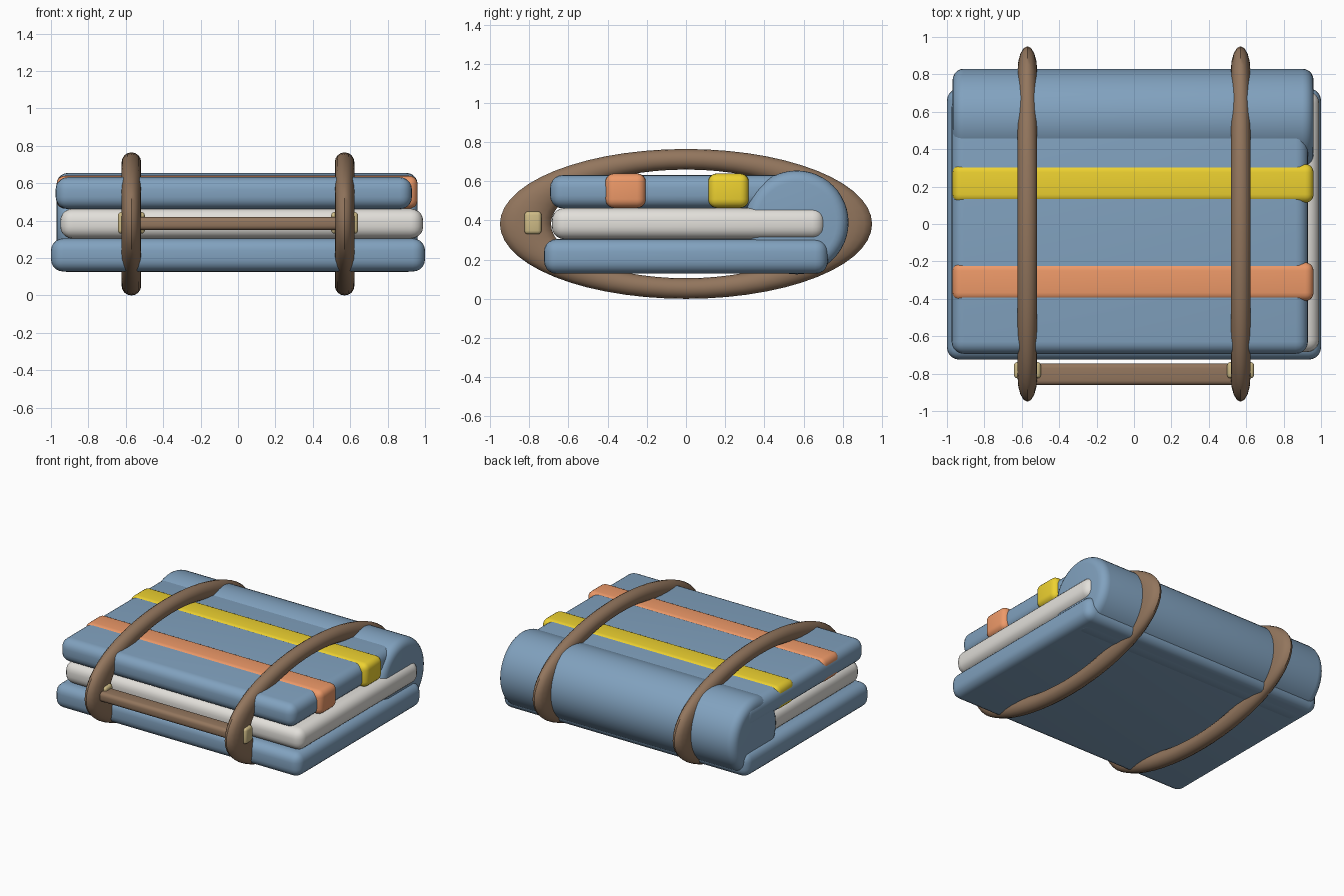
import bpy
import math

if "Cube" in bpy.data.objects:
    bpy.data.objects.remove(bpy.data.objects["Cube"])


def material(name, rgb):
    m = bpy.data.materials.new(name)
    m.diffuse_color = (*rgb, 1)
    m.use_nodes = True
    m.node_tree.nodes["Principled BSDF"].inputs["Base Color"].default_value = m.diffuse_color
    return m


BLUE = material("blue_cloth", (0.22, 0.36, 0.52))
CREAM = material("cream_cloth", (0.76, 0.74, 0.70))
ORANGE = material("orange_cloth", (0.85, 0.32, 0.14))
YELLOW = material("yellow_cloth", (0.85, 0.64, 0.03))
LEATHER = material("leather", (0.29, 0.18, 0.11))
BRASS = material("brass", (0.62, 0.50, 0.24))


def finish(ob, name, mat, bevel=0, segments=5):
    ob.name = name
    ob.data.materials.append(mat)
    bpy.ops.object.transform_apply(location=False, rotation=True, scale=True)
    if bevel:
        b = ob.modifiers.new("soft_edges", 'BEVEL')
        b.width = bevel
        b.segments = segments
        b.limit_method = 'ANGLE'
        b.angle_limit = math.radians(40)
        bpy.ops.object.modifier_apply(modifier=b.name)
    bpy.ops.object.shade_smooth_by_angle(angle=math.radians(40))
    return ob


def soft_box(name, x, y, z, mat, bevel, segments=5):
    spans = (x, y, z)
    bpy.ops.mesh.primitive_cube_add(size=1, location=[(a + b) / 2 for a, b in spans])
    ob = bpy.context.object
    ob.scale = [b - a for a, b in spans]
    return finish(ob, name, mat, bevel, segments)


# Folded blanket layers
soft_box("bottom_fold", (-1, 1), (-0.725, 0.725), (0.128, 0.305), BLUE, 0.065)
soft_box("middle_fold", (-0.95, 0.99), (-0.685, 0.71), (0.304, 0.464), CREAM, 0.065)
soft_box("top_fold", (-0.975, 0.93), (-0.694, 0.69), (0.462, 0.632), BLUE, 0.065)

# Coloured stripes across the top fold
soft_box("orange_stripe", (-0.97, 0.96), (-0.412, -0.205), (0.464, 0.64), ORANGE, 0.045)
soft_box("yellow_stripe", (-0.97, 0.96), (0.113, 0.321), (0.464, 0.64), YELLOW, 0.045)

# Rolled edge at the back
bpy.ops.mesh.primitive_cylinder_add(vertices=48, radius=0.265, depth=1.93,
                                    location=(-0.005, 0.565, 0.39),
                                    rotation=(0, math.pi / 2, 0))
finish(bpy.context.object, "back_roll", BLUE, 0.06)

# Stretched ring straps with a buckle each
for side, x in (("left", -0.57), ("right", 0.57)):
    bpy.ops.mesh.primitive_torus_add(major_radius=0.33, minor_radius=0.0525,
                                     major_segments=56, minor_segments=16,
                                     location=(x, 0, 0.3825),
                                     rotation=(0, math.pi / 2, 0))
    strap = bpy.context.object
    strap.scale = (1, 2.484, 1)
    finish(strap, side + "_strap", LEATHER)
    soft_box(side + "_buckle", (x - 0.072, x + 0.072), (-0.825, -0.738),
             (0.33, 0.446), BRASS, 0.018, 3)

# Carry handle between the straps
soft_box("carry_handle", (-0.57, 0.57), (-0.862, -0.745), (0.349, 0.42), LEATHER, 0.025, 4)
